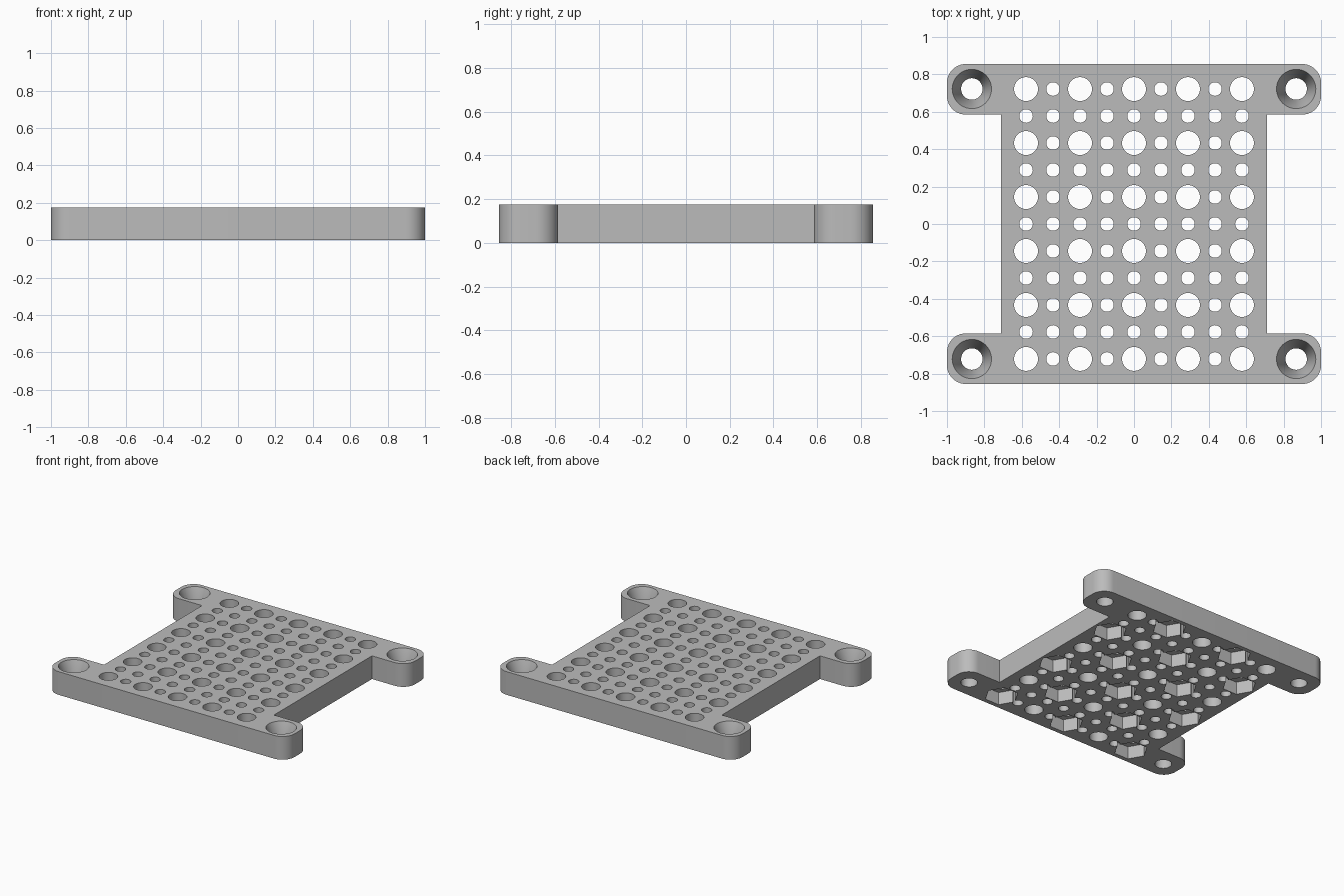
import bpy, bmesh, math

cube = bpy.data.objects.get("Cube")
if cube:
    bpy.data.objects.remove(cube, do_unlink=True)

HEIGHT = 0.175
PITCH = 0.1443
CORNER = 0.1

grey = bpy.data.materials.new("plain grey")
grey.use_nodes = True
grey.diffuse_color = (0.5, 0.5, 0.5, 1)
grey.node_tree.nodes["Principled BSDF"].inputs["Base Color"].default_value = (0.5, 0.5, 0.5, 1)


def make_object(name, bm):
    bmesh.ops.recalc_face_normals(bm, faces=bm.faces)
    mesh = bpy.data.meshes.new(name)
    bm.to_mesh(mesh)
    bm.free()
    mesh.materials.append(grey)
    obj = bpy.data.objects.new(name, mesh)
    bpy.context.collection.objects.link(obj)
    return obj


def add_turned(bm, x, y, profile, sides):
    """Closed solid from (radius, height) rings."""
    rings = []
    for r, z in profile:
        angles = [math.tau * i / sides for i in range(sides)]
        rings.append([bm.verts.new((x + r * math.cos(a), y + r * math.sin(a), z)) for a in angles])
    for low, high in zip(rings, rings[1:]):
        for i in range(sides):
            j = (i + 1) % sides
            bm.faces.new((low[i], low[j], high[j], high[i]))
    bm.faces.new(rings[0][::-1])
    bm.faces.new(rings[-1])


def arc(x, y, start, steps=12):
    angles = [math.radians(start + 90 * i / steps) for i in range(steps + 1)]
    return [(x + CORNER * math.cos(a), y + CORNER * math.sin(a)) for a in angles]


# Plate outline: right half, then the same half turned round
half = (arc(0.9, -0.755, -90) + arc(0.9, -0.685, 0)
        + [(0.71, -0.585), (0.71, 0.585)]
        + arc(0.9, 0.685, -90) + arc(0.9, 0.755, 0))
outline = half + [(-x, -y) for x, y in half]
bm = bmesh.new()
base = bm.faces.new([bm.verts.new((x, y, 0)) for x, y in outline])
raised = bmesh.ops.extrude_face_region(bm, geom=[base])["geom"]
bmesh.ops.translate(bm, vec=(0, 0, HEIGHT), verts=[v for v in raised if isinstance(v, bmesh.types.BMVert)])
plate = make_object("mounting_plate", bm)

# Perforation grid, with hexagonal nut pockets under alternate large holes
holes, pockets = bmesh.new(), bmesh.new()
for col in range(-4, 5):
    for row in range(-5, 6):
        x, y = col * PITCH, row * PITCH
        large = col % 2 == 0 and row % 2 == 1
        radius = 0.064 if large else 0.036
        add_turned(holes, x, y, [(radius, -0.05), (radius, HEIGHT + 0.05)], 32)
        if large and (col // 2 + (row + 5) // 2) % 2 == 0:
            add_turned(pockets, x, y, [(0.117, -0.05), (0.117, 0.095)], 6)

# Countersunk screw holes in the four arms
for sx in (-1, 1):
    for sy in (-1, 1):
        add_turned(holes, sx * 0.867, sy * 0.722,
                   [(0.0575, -0.05), (0.0575, 0.045), (0.105, HEIGHT), (0.105, HEIGHT + 0.05)], 48)

# Cut the plate
bpy.ops.object.select_all(action='DESELECT')
plate.select_set(True)
bpy.context.view_layer.objects.active = plate
for name, cutter_mesh in (("hole_cutter", holes), ("pocket_cutter", pockets)):
    cutter = make_object(name, cutter_mesh)
    cutter.hide_render = True
    cut = plate.modifiers.new(name, 'BOOLEAN')
    cut.operation = 'DIFFERENCE'
    cut.solver = 'EXACT'
    cut.object = cutter
    bpy.ops.object.modifier_apply(modifier=cut.name)
    bpy.data.objects.remove(cutter, do_unlink=True)

bpy.ops.object.shade_smooth_by_angle(angle=math.radians(25))
